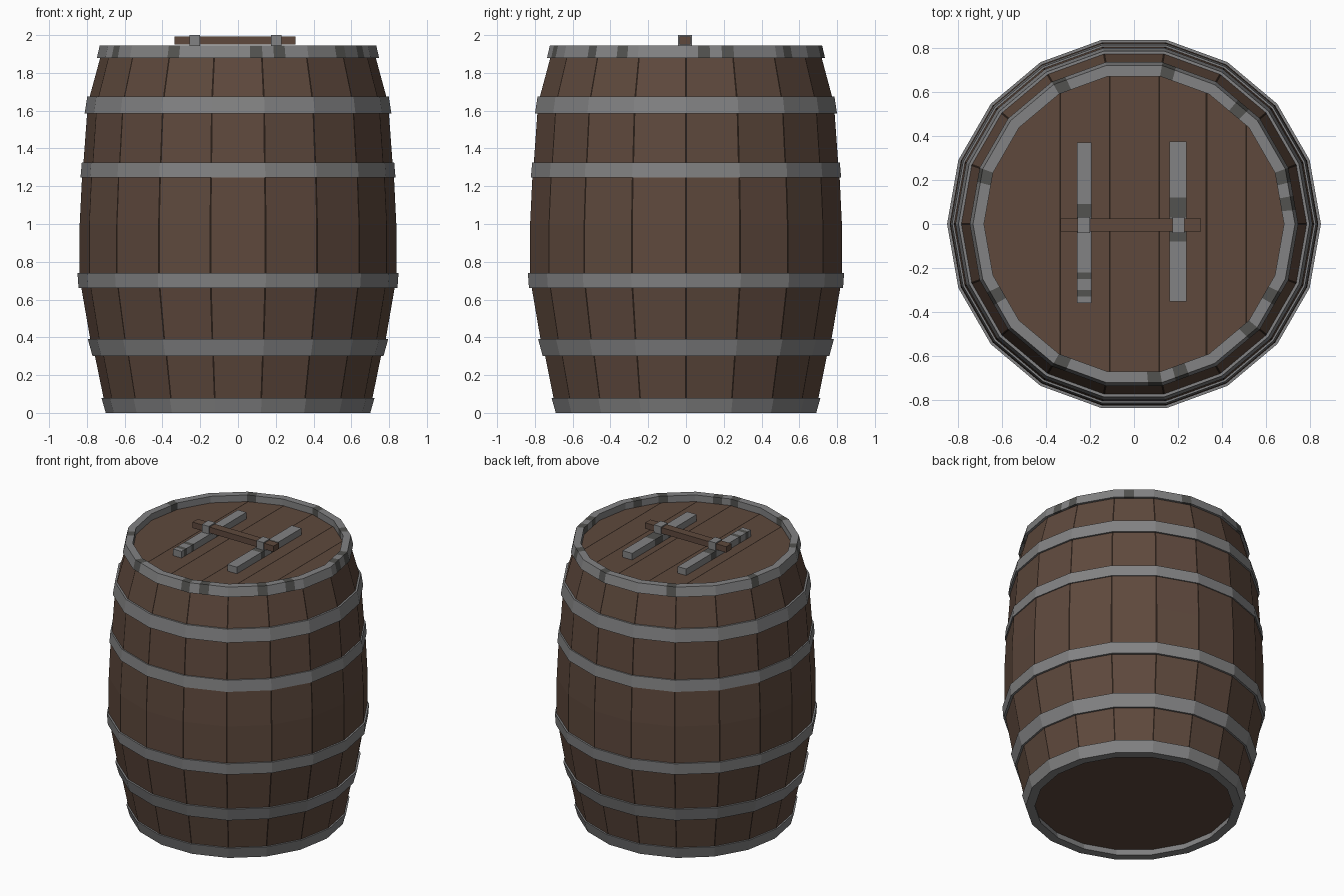
import bpy, bmesh, math
from mathutils import Vector

if "Cube" in bpy.data.objects:
    bpy.data.objects.remove(bpy.data.objects["Cube"])

N = 18  # sides of the barrel


def material(name, rgb):
    m = bpy.data.materials.new(name)
    m.diffuse_color = (*rgb, 1)
    m.use_nodes = True
    m.node_tree.nodes["Principled BSDF"].inputs["Base Color"].default_value = m.diffuse_color
    return m


WOOD = material("brown wood", (0.112, 0.066, 0.046))
SEAM = material("dark seam", (0.022, 0.013, 0.009))
METAL = material("grey metal", (0.225, 0.225, 0.228))
WORN = material("worn metal", (0.085, 0.085, 0.080))


def finish(name, bm, mats):
    me = bpy.data.meshes.new(name)
    bm.to_mesh(me)
    bm.free()
    for m in mats:
        me.materials.append(m)
    ob = bpy.data.objects.new(name, me)
    bpy.context.collection.objects.link(ob)
    return ob


def lathe(name, profile, splits, mats, rule, closed):
    """Sweep (radius, z) points round an 18-gon; splits cut each flat side."""
    bm = bmesh.new()
    rings = []
    for r, z in profile:
        ring = []
        for k in range(N):
            a, b = math.tau * k / N, math.tau * (k + 1) / N
            p = Vector((r * math.cos(a), r * math.sin(a), z))
            q = Vector((r * math.cos(b), r * math.sin(b), z))
            ring += [bm.verts.new(p.lerp(q, t)) for t in splits]
        rings.append(ring)
    n = len(rings[0])
    for i in range(len(rings) if closed else len(rings) - 1):
        lo, hi = rings[i], rings[(i + 1) % len(rings)]
        for j in range(n):
            k = (j + 1) % n
            f = bm.faces.new((lo[j], lo[k], hi[k], hi[j]))
            f.material_index = rule(j, f)
    return finish(name, bm, mats)


def cut(bm, co, no):
    bmesh.ops.bisect_plane(bm, geom=bm.verts[:] + bm.edges[:] + bm.faces[:],
                           plane_co=co, plane_no=no)


def box(name, x, y, z, mats, cuts=()):
    """Box from ranges; cuts are (y0, y1) worn zones."""
    bm = bmesh.new()
    bmesh.ops.create_cube(bm, size=1)
    for v in bm.verts:
        v.co = [lo + (c + 0.5) * (hi - lo) for c, (lo, hi) in zip(v.co, (x, y, z))]
    for zone in cuts:
        for c in zone:
            cut(bm, (0, c, 0), (0, 1, 0))
    for f in bm.faces:
        cy = f.calc_center_median().y
        if abs(f.normal.y) < 0.5 and any(a < cy < b for a, b in cuts):
            f.material_index = 1
    return finish(name, bm, mats)


def disc(name, r, z, up, seams=()):
    bm = bmesh.new()
    vs = [bm.verts.new((r * math.cos(math.tau * k / N), r * math.sin(math.tau * k / N), z))
          for k in range(N)]
    bm.faces.new(vs if up else vs[::-1])
    for s in seams:
        for d in (-0.004, 0.004):
            cut(bm, (s + d, 0, 0), (1, 0, 0))
    for f in bm.faces:
        cx = f.calc_center_median().x
        f.material_index = int(any(abs(cx - s) < 0.004 for s in seams))
    return finish(name, bm, [WOOD, SEAM])


# Staves with dark seams at the corners
body = [(0.695, 0.03), (0.712, 0.08), (0.757, 0.30), (0.782, 0.39), (0.829, 0.66),
        (0.838, 0.74), (0.838, 1.0), (0.826, 1.245), (0.818, 1.325), (0.799, 1.585),
        (0.785, 1.675), (0.728, 1.885), (0.715, 1.93)]
lathe("barrel_staves", body, (0, 0.018, 0.982), [WOOD, SEAM],
      lambda j, f: 0 if j % 3 == 1 else 1, False)

# Hoops between the rims: bottom z, top z, bottom radius, top radius
hoops = [(0.30, 0.39, 0.770, 0.795), (0.66, 0.74, 0.844, 0.850),
         (1.245, 1.325, 0.834, 0.827), (1.585, 1.675, 0.812, 0.798)]
for i, (z0, z1, r0, r1) in enumerate(hoops):
    lathe(f"hoop_{i + 1}", [(r0, z0), (r1, z1), (r1 - 0.04, z1), (r0 - 0.04, z0)],
          (0,), [METAL], lambda j, f: 0, True)

# Bottom rim, and top rim with worn patches
lathe("bottom_rim", [(0.700, 0), (0.723, 0.08), (0.66, 0.08), (0.64, 0)],
      (0,), [METAL], lambda j, f: 0, True)
patches = (8, 17, 47, 75, 118, 160, 207, 244, 278, 285, 318, 332)
worn = {int(a / 5) for a in patches}
lathe("top_rim", [(0.747, 1.88), (0.732, 1.945), (0.682, 1.945), (0.682, 1.88)],
      (0, 0.25, 0.5, 0.75), [METAL, WORN], lambda j, f: int(j in worn), True)

# Recessed plank lid and base
disc("lid_planks", 0.70, 1.898, True, (-0.335, -0.11, 0.115, 0.33, 0.51))
disc("base", 0.68, 0.045, False)

# Lid straps, handle bar and the clips that hold it
box("left_strap", (-0.26, -0.193), (-0.36, 0.37), (1.89, 1.945), [METAL, WORN],
    ((-0.33, -0.30), (-0.25, -0.22), (0.03, 0.09)))
box("right_strap", (0.162, 0.238), (-0.352, 0.375), (1.89, 1.945), [METAL, WORN],
    ((-0.08, -0.035), (0.03, 0.12)))
box("handle_bar", (-0.335, 0.305), (-0.034, 0.025), (1.95, 1.992), [WOOD])
for side, x in (("left", -0.228), ("right", 0.202)):
    box(f"{side}_clip", (x - 0.028, x + 0.028), (-0.042, 0.032), (1.94, 2.0), [METAL])
